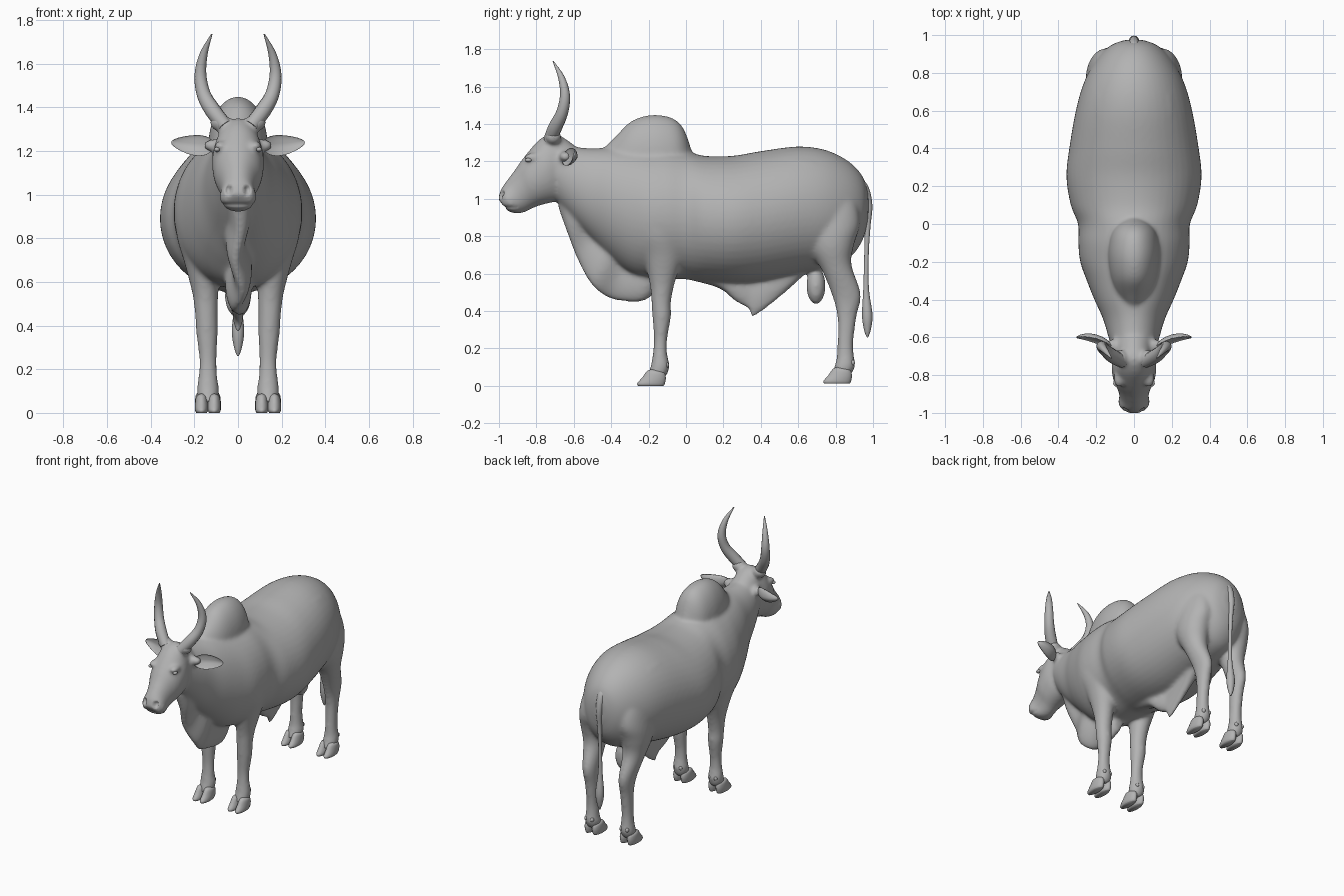
import bpy, bmesh, math
from mathutils import Vector, Matrix

if "Cube" in bpy.data.objects:
    bpy.data.objects.remove(bpy.data.objects["Cube"], do_unlink=True)

GREY = (0.45, 0.45, 0.45, 1)
hide = bpy.data.materials.new("hide_grey")
hide.use_nodes = True
hide.diffuse_color = GREY
hide.node_tree.nodes["Principled BSDF"].inputs["Base Color"].default_value = GREY


def activate(objs):
    bpy.ops.object.select_all(action='DESELECT')
    for o in objs:
        o.select_set(True)
    bpy.context.view_layer.objects.active = objs[0]


def finish(name, bm):
    bmesh.ops.recalc_face_normals(bm, faces=bm.faces)
    mesh = bpy.data.meshes.new(name)
    bm.to_mesh(mesh)
    bm.free()
    mesh.materials.append(hide)
    mesh.shade_smooth()
    obj = bpy.data.objects.new(name, mesh)
    bpy.context.collection.objects.link(obj)
    return obj


def spline(points, steps):
    """Smooth interpolation through tuples of numbers."""
    out = []
    for i in range(len(points) - 1):
        p = [Vector(points[max(0, min(len(points) - 1, i + k))]) for k in (-1, 0, 1, 2)]
        for s in range(steps):
            t = s / steps
            out.append(p[1] + 0.5 * t * (p[2] - p[0]
                       + t * (2 * p[0] - 5 * p[1] + 4 * p[2] - p[3]
                              + t * (3 * (p[1] - p[2]) + p[3] - p[0]))))
    return out + [Vector(points[-1])]


def loft(name, stations, side=1, shift=0, sides=48, steps=5):
    """Elliptic rings; station = edge A (y, z), edge B (y, z), half width, x centre."""
    bm = bmesh.new()
    rings = []
    for ya, za, yb, zb, w, xc in spline(stations, steps):
        mid, half = Vector((0, ya + yb, za + zb)) / 2, Vector((0, ya - yb, za - zb)) / 2
        ring = []
        for k in range(sides):
            a = math.tau * k / sides
            co = mid + half * math.sin(a)
            co.x = side * (xc + shift + w * math.cos(a))
            ring.append(bm.verts.new(co))
        rings.append(ring)
    for r, q in zip(rings, rings[1:]):
        for k in range(sides):
            j = (k + 1) % sides
            bm.faces.new((r[k], r[j], q[j], q[k]))
    bm.faces.new(rings[0])
    bm.faces.new(rings[-1])
    return finish(name, bm)


def ball(name, centre, size):
    bm = bmesh.new()
    bmesh.ops.create_uvsphere(bm, u_segments=20, v_segments=12, radius=1,
                              matrix=Matrix.Translation(centre) @ Matrix.Diagonal((*size, 1)))
    return finish(name, bm)


def tube(name, points):
    """Tapered tube; point = x, y, z, radius."""
    curve = bpy.data.curves.new(name, 'CURVE')
    curve.dimensions = '3D'
    curve.bevel_depth = 1
    curve.bevel_resolution = 4
    curve.use_fill_caps = True
    path = spline(points, 6)
    sp = curve.splines.new('POLY')
    sp.points.add(len(path) - 1)
    for pt, p in zip(sp.points, path):
        pt.co = (p[0], p[1], p[2], 1)
        pt.radius = p[3]
    sp.use_smooth = True
    curve.materials.append(hide)
    obj = bpy.data.objects.new(name, curve)
    bpy.context.collection.objects.link(obj)
    activate([obj])
    bpy.ops.object.convert(target='MESH')


# Trunk and neck: y, top, bottom, half width
trunk = [(.975, 1.03, .9, .045), (.945, 1.12, .78, .125), (.87, 1.2, .68, .2),
         (.75, 1.26, .63, .265), (.6, 1.28, .6, .308), (.4, 1.255, .56, .343),
         (.25, 1.23, .55, .358), (.1, 1.23, .56, .335), (0, 1.255, .57, .296),
         (-.1, 1.27, .57, .295), (-.2, 1.27, .57, .285), (-.3, 1.275, .6, .25),
         (-.4, 1.275, .68, .21), (-.5, 1.27, .78, .165), (-.6, 1.28, .88, .135),
         (-.68, 1.31, .97, .11)]
parts = [loft("body", [(y, t, y, b, w, 0) for y, t, b, w in trunk])]

# Shoulder hump: y, top, half width
hump = [(-.46, 1.25, .04), (-.38, 1.33, .09), (-.3, 1.41, .118), (-.22, 1.443, .132),
        (-.14, 1.448, .135), (-.06, 1.425, .122), (-.01, 1.37, .095), (.03, 1.26, .05)]
parts.append(loft("hump", [(y, t, y, 1, w, 0) for y, t, w in hump]))

# Head from poll to muzzle
parts.append(loft("head", [
    (-.6, 1.29, -.62, 1.02, .1, 0), (-.7, 1.35, -.67, .99, .105, 0),
    (-.78, 1.32, -.72, .98, .119, 0), (-.865, 1.225, -.78, .965, .11, 0),
    (-.915, 1.155, -.82, .95, .088, 0), (-.96, 1.095, -.86, .93, .077, 0),
    (-.99, 1.05, -.905, .92, .084, 0), (-1.005, 1, -.955, .935, .06, 0)]))

# Dewlap with a slight ripple
parts.append(loft("dewlap", [
    (-.6, 1.07, -.685, .96, .06, 0), (-.52, .98, -.64, .83, .05, .01),
    (-.45, .9, -.583, .68, .045, -.012), (-.36, .8, -.505, .54, .045, .02),
    (-.28, .75, -.4, .465, .05, -.01), (-.18, .72, -.24, .45, .05, .015),
    (-.1, .7, -.16, .5, .04, 0)]))

# Belly fold with a pointed tip
parts.append(loft("belly_fold", [
    (-.04, .68, -.04, .58, .07, 0), (.13, .65, .17, .525, .06, 0),
    (.23, .62, .26, .455, .045, 0), (.32, .6, .335, .41, .03, 0),
    (.35, .6, .355, .368, .026, 0), (.41, .62, .43, .415, .03, 0),
    (.53, .66, .55, .515, .04, 0), (.66, .72, .66, .62, .06, 0)]))
parts.append(ball("scrotum", (0, .695, .535), (.062, .052, .1)))

front_leg = [(-.2, 1.08, -.05, 1.08, .04, .15), (-.28, .95, 0, .95, .09, .185),
             (-.28, .82, .0, .82, .092, .19), (-.23, .69, -.02, .68, .08, .165),
             (-.195, .55, -.06, .55, .06, .15), (-.185, .45, -.08, .45, .052, .145),
             (-.18, .37, -.08, .37, .05, .142), (-.172, .25, -.1, .25, .04, .138),
             (-.178, .17, -.1, .17, .043, .138), (-.188, .11, -.088, .11, .051, .138),
             (-.2, .07, -.1, .06, .047, .138), (-.21, .05, -.12, .04, .036, .138)]
hind_leg = [(.72, 1.1, .82, 1.12, .03, .12), (.64, .98, .9, 1, .075, .145),
            (.62, .84, .93, .87, .1, .15), (.66, .73, .9, .76, .095, .157),
            (.73, .61, .885, .65, .07, .155), (.785, .47, .935, .49, .048, .142),
            (.81, .36, .912, .37, .041, .138), (.81, .23, .895, .23, .038, .138),
            (.805, .15, .9, .15, .043, .138), (.795, .11, .905, .11, .05, .138),
            (.785, .08, .89, .07, .046, .138), (.775, .06, .87, .05, .036, .138)]
claw = [(.01, .088, .07, .08, .012, .138), (-.012, .078, .085, .066, .025, .138),
        (-.036, .045, .09, .04, .03, .138), (-.062, .014, .085, .012, .03, .138),
        (-.058, 0, .078, 0, .024, .138)]

for side, label in ((1, "left"), (-1, "right")):
    # Legs, hip, brow and roots join the body
    parts.append(loft("front_leg", front_leg, side))
    parts.append(loft("hind_leg", hind_leg, side))
    parts.append(ball("hip", (side * .13, .58, 1.13), (.1, .22, .1)))
    parts.append(ball("brow", (side * .08, -.82, 1.222), (.03, .045, .024)))
    parts.append(ball("horn_root", (side * .08, -.71, 1.33), (.05, .045, .042)))
    parts.append(ball("ear_root", (side * .11, -.645, 1.225), (.05, .035, .03)))

    # Cloven hooves and dewclaws; the hind pair stands slightly higher
    for pair, y, lift in (("front", -.198, 0), ("hind", .797, .012)):
        for n, shift in (("inner", -.029), ("outer", .029)):
            rings = [(a + y, za + lift, b + y, zb + lift, w, x) for a, za, b, zb, w, x in claw]
            loft(f"{label}_{pair}_{n}_hoof", rings, side, shift, sides=20)
            ball(f"{label}_{pair}_{n}_dewclaw",
                 (side * (.138 + shift * .8), y + .093, .112 + lift), (.012, .014, .015))

    # Horns
    tube(f"{label}_horn", [
        (side * .06, -.728, 1.315, .035), (side * .115, -.698, 1.385, .037),
        (side * .157, -.663, 1.46, .032), (side * .172, -.647, 1.55, .027),
        (side * .157, -.665, 1.645, .018), (side * .12, -.71, 1.735, .003)])

    # Cupped leaf-shaped ears, opening to the front
    ear = ball(f"{label}_ear", (0, 0, 0), (.103, .026, .047))
    for v in ear.data.vertices:
        if v.co.y < 0:
            v.co.y *= -.35
        t = v.co.x / .103
        v.co.z *= 1 - .3 * t
        v.co.y -= .02 * t * t + .2 * abs(v.co.z)
        v.co.x *= side
    ear.rotation_euler = (-.25, side * -.1, side * .28)
    ear.location = (side * .203, -.61, 1.225)

    # Eyes
    ball(f"{label}_eye", (side * .096, -.842, 1.207), (.014, .018, .011))

# Tail with tuft
tube("tail", [(0, .87, 1.1, .025), (0, .94, 1.07, .028), (0, .974, .97, .022),
              (0, .971, .85, .015), (0, .965, .7, .012), (0, .963, .52, .015),
              (0, .969, .38, .028), (0, .97, .3, .018), (0, .97, .26, .004)])

# Fuse the flesh parts into one smooth skin
activate(parts)
bpy.ops.object.join()
body = bpy.context.view_layer.objects.active
remesh = body.modifiers.new("fuse", 'REMESH')
remesh.mode = 'VOXEL'
remesh.voxel_size = .01
remesh.use_smooth_shade = True
soften = body.modifiers.new("soften", 'SMOOTH')
soften.factor = .5
soften.iterations = 16
activate([body])
bpy.ops.object.convert(target='MESH')
body = bpy.context.view_layer.objects.active

# Press in the nostrils and the mouth line
for v in body.data.vertices:
    if v.co.y < -.9:
        d = math.hypot((abs(v.co.x) - .042) / .018, (v.co.z - 1.02) / .025)
        if d < 1:
            v.co.y += .022 * (1 - d * d)
        line = abs(v.co.z - .955) / .012
        if line < 1:
            v.co.y += .007 * (1 - line)
            v.co.x *= 1 - .06 * (1 - line)
body.data.shade_smooth()
